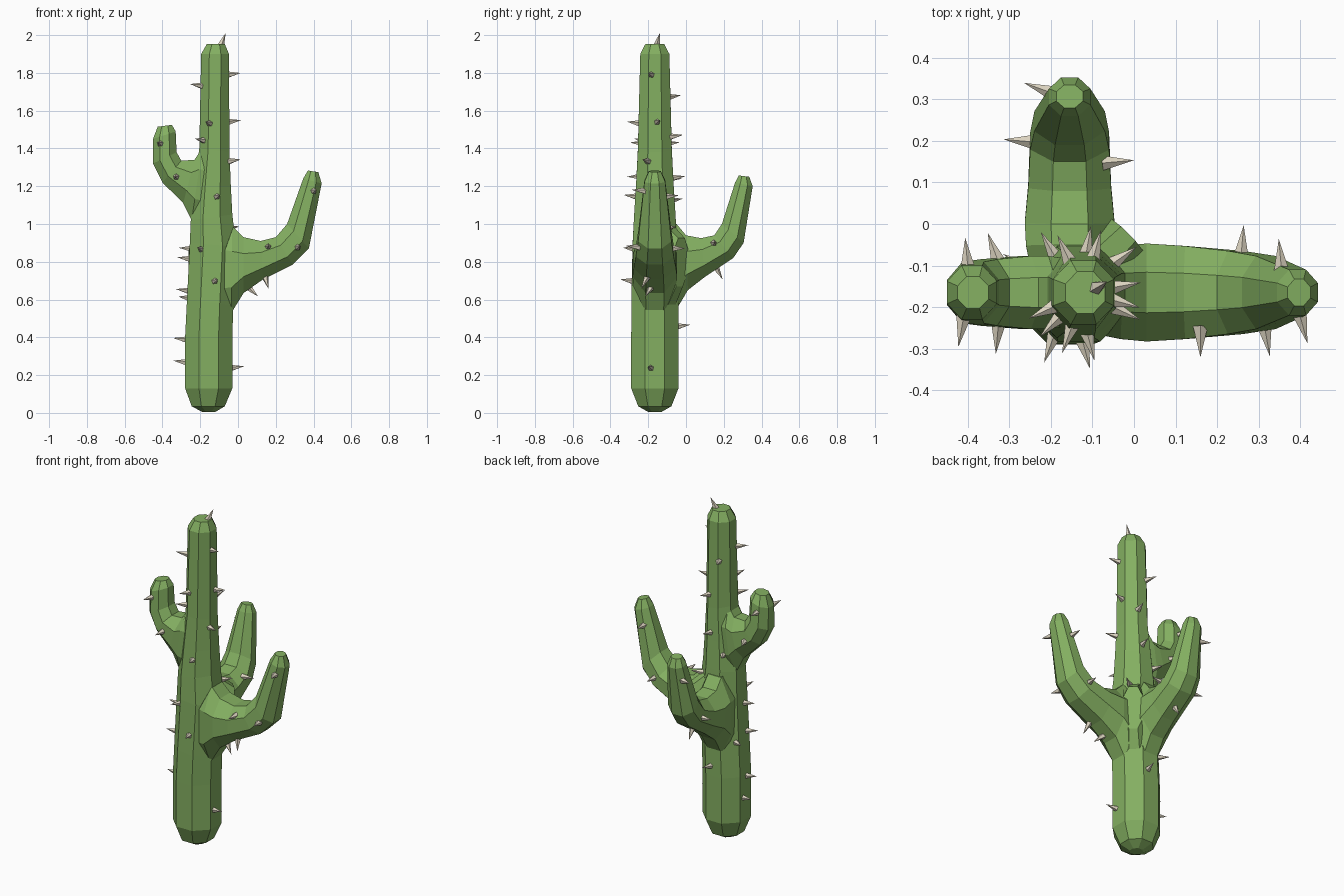
import bpy, bmesh, math
from mathutils import Vector
from mathutils.bvhtree import BVHTree


def material(name, color):
    m = bpy.data.materials.new(name)
    m.diffuse_color = color
    return m


GREEN = material("cactus_green", (0.23, 0.43, 0.12, 1))
TAN = material("spine_tan", (0.72, 0.66, 0.53, 1))


def make_object(name, bm, mat):
    me = bpy.data.meshes.new(name)
    bmesh.ops.recalc_face_normals(bm, faces=bm.faces)
    bm.to_mesh(me)
    bm.free()
    me.materials.append(mat)
    ob = bpy.data.objects.new(name, me)
    bpy.context.collection.objects.link(ob)
    return ob


# Eight-sided tube lying in a vertical plane; each ring is given by its two
# silhouette points (u0, z0), (u1, z1) and its half width across the plane
def tube(name, origin, angle, rings):
    d = Vector((math.cos(angle), math.sin(angle), 0))
    side = Vector((-d.y, d.x, 0))
    o = Vector((*origin, 0))
    k = 1 / math.cos(math.pi / 8)
    bm = bmesh.new()
    loops = []
    for u0, z0, u1, z1, w in rings:
        p, q = o + d * u0 + Vector((0, 0, z0)), o + d * u1 + Vector((0, 0, z1))
        mid, a = (p + q) / 2, (q - p) / 2
        loops.append([bm.verts.new(mid + k * (a * math.cos(t) + side * w * math.sin(t)))
                      for t in [(i + 0.5) * math.pi / 4 for i in range(8)]])
    for A, B in zip(loops, loops[1:]):
        for i in range(8):
            j = (i + 1) % 8
            bm.faces.new((A[i], A[j], B[j], B[i]))
    bm.faces.new(loops[0])
    bm.faces.new(loops[-1])
    return make_object(name, bm, GREEN)


X, Y = -0.155, -0.165

# Trunk
trunk = tube("cactus_body", (0, Y), 0, [
    (-0.19, 0.005, -0.12, 0.005, 0.035), (-0.245, 0.035, -0.07, 0.035, 0.088),
    (-0.28, 0.13, -0.03, 0.13, 0.125), (-0.28, 0.4, -0.03, 0.4, 0.125),
    (-0.27, 0.6, -0.025, 0.57, 0.124), (-0.255, 0.9, -0.01, 0.88, 0.118),
    (-0.25, 1.02, -0.03, 1.05, 0.11), (-0.23, 1.2, -0.038, 1.2, 0.1),
    (-0.205, 1.4, -0.045, 1.38, 0.09), (-0.195, 1.9, -0.048, 1.9, 0.077),
    (-0.165, 1.953, -0.07, 1.953, 0.05)])

# Arms and the fillet between the right and back arms
parts = [
    tube("right_arm", (0, Y), 0, [
        (-0.15, 1.03, -0.12, 0.5, 0.09), (-0.03, 0.99, -0.035, 0.53, 0.112),
        (0.03, 0.93, 0.03, 0.635, 0.118), (0.12, 0.91, 0.13, 0.705, 0.112),
        (0.2, 0.93, 0.29, 0.785, 0.1), (0.26, 1.0, 0.375, 0.87, 0.088),
        (0.345, 1.24, 0.443, 1.215, 0.055), (0.37, 1.283, 0.425, 1.275, 0.032)]),
    tube("back_arm", (X, 0), math.pi / 2, [
        (-0.17, 1.02, -0.14, 0.5, 0.085), (-0.05, 1.0, -0.055, 0.54, 0.105),
        (0.0, 0.94, 0.01, 0.65, 0.108), (0.08, 0.925, 0.1, 0.72, 0.1),
        (0.15, 0.94, 0.25, 0.82, 0.095), (0.19, 1.0, 0.305, 0.9, 0.085),
        (0.26, 1.22, 0.353, 1.2, 0.05), (0.28, 1.257, 0.335, 1.25, 0.032)]),
    tube("left_arm", (0, Y), 0, [
        (-0.1, 1.4, -0.14, 1.0, 0.075), (-0.19, 1.4, -0.245, 1.02, 0.088),
        (-0.23, 1.34, -0.29, 1.11, 0.088), (-0.3, 1.335, -0.4, 1.22, 0.08),
        (-0.325, 1.38, -0.45, 1.32, 0.074), (-0.33, 1.49, -0.45, 1.45, 0.065),
        (-0.35, 1.525, -0.425, 1.515, 0.038)]),
    tube("arm_fillet", (X, Y), math.pi / 4, [
        (0.0, 1.0, 0.0, 0.52, 0.07), (0.12, 0.985, 0.12, 0.56, 0.07),
        (0.2, 0.925, 0.185, 0.67, 0.06)])]

# Merge the arms into the trunk
for p in parts:
    mod = trunk.modifiers.new(p.name, "BOOLEAN")
    mod.operation, mod.solver, mod.object = "UNION", "EXACT", p
dg = bpy.context.evaluated_depsgraph_get()
merged = bpy.data.meshes.new_from_object(trunk.evaluated_get(dg))
trunk.modifiers.clear()
trunk.data = merged
for p in parts:
    bpy.data.objects.remove(p)

# Spines: start from a point on a branch axis, cast outward onto the skin
body = bmesh.new()
body.from_mesh(merged)
tree = BVHTree.FromBMesh(body)
spines = bmesh.new()


def spine(x, y, z, azimuth, elevation=8):
    a, e = math.radians(azimuth), math.radians(elevation)
    d = Vector((math.cos(a) * math.cos(e), math.sin(a) * math.cos(e), math.sin(e)))
    hit = tree.ray_cast(Vector((x, y, z)) + d * 0.22, -d)[0]
    if hit is None:
        return
    g = bmesh.ops.create_cone(spines, cap_ends=True, segments=5, radius1=0.019,
                              radius2=0, depth=0.075)["verts"]
    rot = d.to_track_quat("Z", "Y")
    for v in g:
        v.co = rot @ v.co + hit + d * 0.027


# Trunk spines: height, direction
for z, az in [(1.78, 345), (1.72, 205), (1.66, 115), (1.53, 10), (1.52, 250), (1.45, 75),
              (1.43, 225), (1.32, 335), (1.23, 80), (1.13, 285), (1.11, 120), (0.96, 35),
              (0.85, 250), (0.8, 190), (0.68, 285), (0.63, 195), (0.59, 150), (0.44, 80),
              (0.37, 185), (0.25, 170), (0.22, 350)]:
    spine(X + 0.035 * min(1, max(0, (z - 0.9) / 0.5)), Y, z, az)
# Right arm, left arm: x, height, direction, tilt
for x, z, az, el in [(0.16, 0.87, 270, 5), (0.3, 0.87, 280, 5), (0.385, 1.17, 285, 5),
                     (0.36, 1.14, 95, 5), (0.25, 0.87, 85, 0), (0.12, 0.8, 300, -60),
                     (0.02, 0.7, 330, -40), (-0.4, 1.42, 260, 5), (-0.32, 1.25, 265, 0),
                     (-0.395, 1.42, 95, 5), (-0.3, 1.24, 110, 0)]:
    spine(x, Y, z, az, el)
# Back arm: y, height, direction, tilt
for y, z, az, el in [(0.14, 0.89, 5, 5), (0.19, 0.86, 175, 5), (0.3, 1.12, 160, 5),
                     (0.14, 0.8, 90, -60)]:
    spine(X, y, z, az, el)
# Crown
spine(-0.11, Y, 1.9, 30, 65)
body.free()
make_object("spines", spines, TAN)
